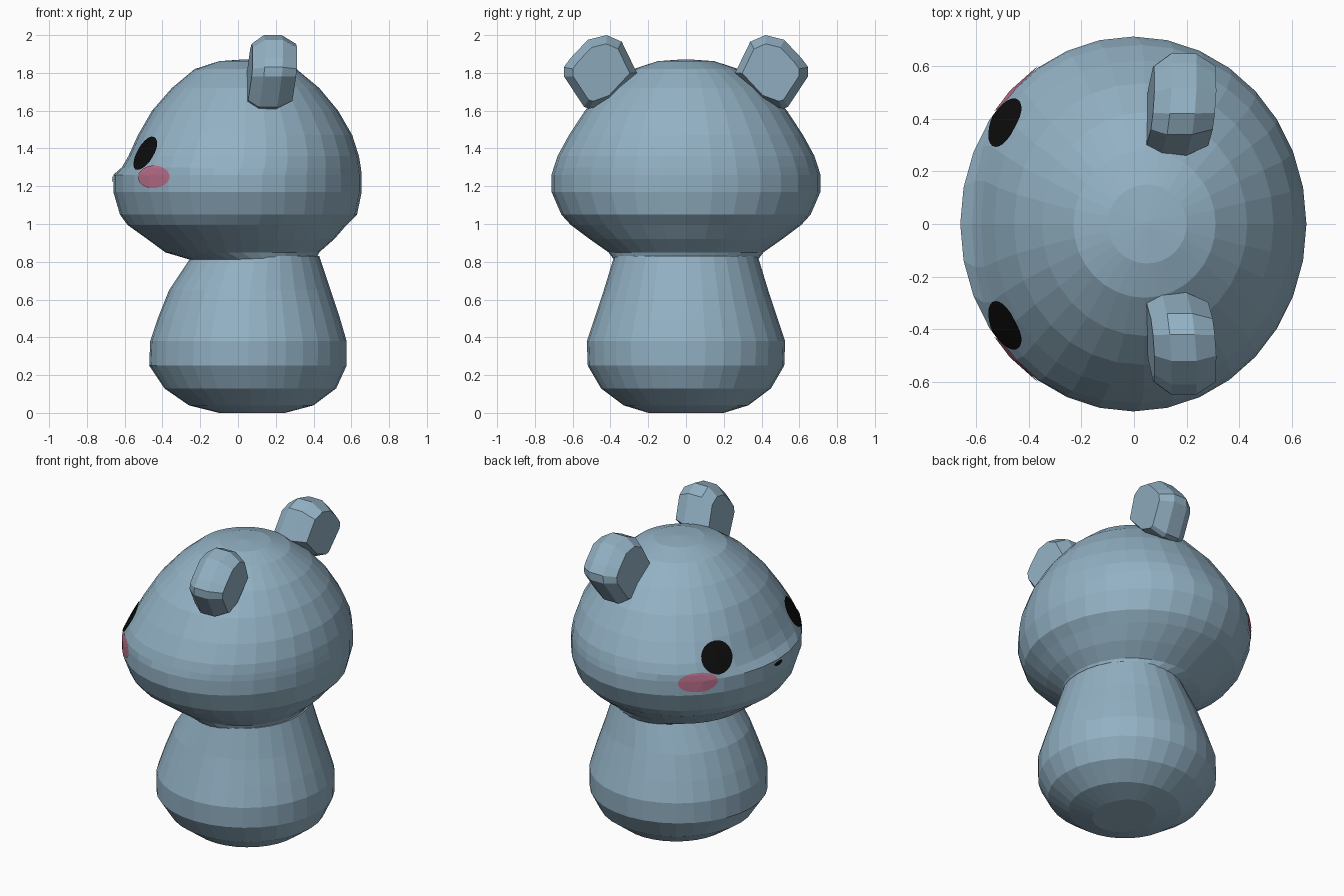
import bpy, bmesh, math
from mathutils import Vector
from mathutils.bvhtree import BVHTree

if "Cube" in bpy.data.objects:
    bpy.data.objects.remove(bpy.data.objects["Cube"])


def material(name, rgb):
    m = bpy.data.materials.new(name)
    m.diffuse_color = (*rgb, 1)
    m.use_nodes = True
    m.node_tree.nodes["Principled BSDF"].inputs["Base Color"].default_value = m.diffuse_color
    return m


BLUE = material("soft_blue", (0.29, 0.44, 0.55))
BLACK = material("black", (0.004, 0.004, 0.004))
PINK = material("blush_pink", (0.50, 0.16, 0.26))


def finish(bm, name, mat, mirror=False, recalc=True):
    if recalc:
        bmesh.ops.recalc_face_normals(bm, faces=bm.faces[:])
    me = bpy.data.meshes.new(name)
    bm.to_mesh(me)
    me.materials.append(mat)
    ob = bpy.data.objects.new(name, me)
    bpy.context.collection.objects.link(ob)
    if mirror:
        mod = ob.modifiers.new("mirror", 'MIRROR')
        mod.use_axis = (False, True, False)
        mod.use_clip = False
        mod.use_mirror_merge = False
    return ob


def bridge(bm, loops):
    """Skin a list of equal vertex loops and cap both ends."""
    n = len(loops[0])
    for a, b in zip(loops, loops[1:]):
        for i in range(n):
            j = (i + 1) % n
            bm.faces.new((a[i], a[j], b[j], b[i]))
    bm.faces.new(loops[0])
    bm.faces.new(loops[-1])


def sgn_pow(v, p):
    return math.copysign(abs(v) ** p, v)


def loft(name, rings, sides=32):
    """Rings: z, front x, back x, half depth in y, squareness of the front half."""
    bm = bmesh.new()
    loops = []
    for z, x0, x1, hy, n in rings:
        c, r = (x0 + x1) / 2, (x1 - x0) / 2
        loop = []
        for i in range(sides):
            t = math.tau * i / sides
            cx, sy = math.cos(t), math.sin(t)
            p = 2 / n if cx < 0 else 1
            loop.append(bm.verts.new((c + r * sgn_pow(cx, p), hy * sgn_pow(sy, p), z)))
        loops.append(loop)
    bridge(bm, loops)
    return finish(bm, name, BLUE)


# Body: pear shape, narrowing into the neck
loft("body", [
    (0.00, -0.10, 0.25, 0.20, 2), (0.04, -0.26, 0.40, 0.33, 2),
    (0.13, -0.39, 0.52, 0.45, 2), (0.25, -0.47, 0.575, 0.52, 2),
    (0.38, -0.465, 0.575, 0.525, 2), (0.50, -0.425, 0.54, 0.485, 2),
    (0.65, -0.365, 0.49, 0.435, 2), (0.83, -0.245, 0.43, 0.38, 2)])

# Head: wide dome with a low muzzle ledge on the -x side
head = loft("head", [
    (0.81, -0.25, 0.41, 0.38, 2), (0.85, -0.385, 0.43, 0.41, 2),
    (0.92, -0.48, 0.51, 0.51, 2), (0.995, -0.585, 0.575, 0.61, 2),
    (1.05, -0.625, 0.63, 0.66, 2), (1.17, -0.66, 0.655, 0.712, 2),
    (1.26, -0.66, 0.655, 0.712, 2), (1.30, -0.615, 0.65, 0.70, 2.25),
    (1.36, -0.58, 0.64, 0.68, 2.3), (1.47, -0.53, 0.605, 0.62, 2.2),
    (1.60, -0.455, 0.53, 0.535, 2.1), (1.72, -0.35, 0.43, 0.425, 2),
    (1.82, -0.23, 0.31, 0.28, 2), (1.862, -0.10, 0.20, 0.15, 2),
    (1.872, 0.04, 0.06, 0.01, 2)])

# Ears: rounded slabs tilted outward, mirrored across y
outline = [(0.26, 1.80), (0.34, 1.965), (0.42, 2.0), (0.52, 1.975), (0.61, 1.88),
           (0.647, 1.83), (0.645, 1.78), (0.54, 1.62), (0.51, 1.61), (0.40, 1.65)]
bm = bmesh.new()
loops = []
for x, s in [(0.06, 0.78), (0.12, 1), (0.215, 1), (0.295, 0.78)]:
    loop = []
    for y, z in outline:
        y, z = 0.43 + (y - 0.43) * s, 1.79 + (z - 1.79) * s
        loop.append(bm.verts.new((x + 0.09 * (y + z - 2.24), y, z)))
    loops.append(loop)
bridge(bm, loops)
finish(bm, "ears", BLUE, mirror=True)

# Painted face details: thin elliptical sheets laid on the head surface
tree = BVHTree.FromPolygons([v.co for v in head.data.vertices],
                            [p.vertices[:] for p in head.data.polygons])


def decal(name, mat, centre, angle, half_w, half_h, lift, mirror=True):
    a = math.radians(angle)
    out, side = Vector((math.cos(a), math.sin(a), 0)), Vector((-math.sin(a), math.cos(a), 0))
    bm = bmesh.new()

    def vert(u, w):
        start = Vector(centre) + side * u + Vector((0, 0, w)) + out
        hit = tree.ray_cast(start, -out)[0]
        return bm.verts.new(hit + out * lift)

    n, rows = 24, 5
    mid = vert(0, 0)
    prev = None
    for k in range(1, rows + 1):
        ring = [vert(half_w * k / rows * math.cos(math.tau * i / n),
                     half_h * k / rows * math.sin(math.tau * i / n)) for i in range(n)]
        for i in range(n):
            j = (i + 1) % n
            if prev:
                bm.faces.new((prev[i], ring[i], ring[j], prev[j]))
            else:
                bm.faces.new((mid, ring[i], ring[j]))
        prev = ring
    finish(bm, name, mat, mirror, recalc=False)


decal("eyes", BLACK, (-0.49, 0.385, 1.375), 145, 0.10, 0.088, 0.008)
decal("cheeks", PINK, (-0.45, 0.52, 1.25), 134, 0.12, 0.06, 0.005)
decal("nose", BLACK, (-0.66, 0.0, 1.237), 180, 0.04, 0.014, 0.004, mirror=False)
